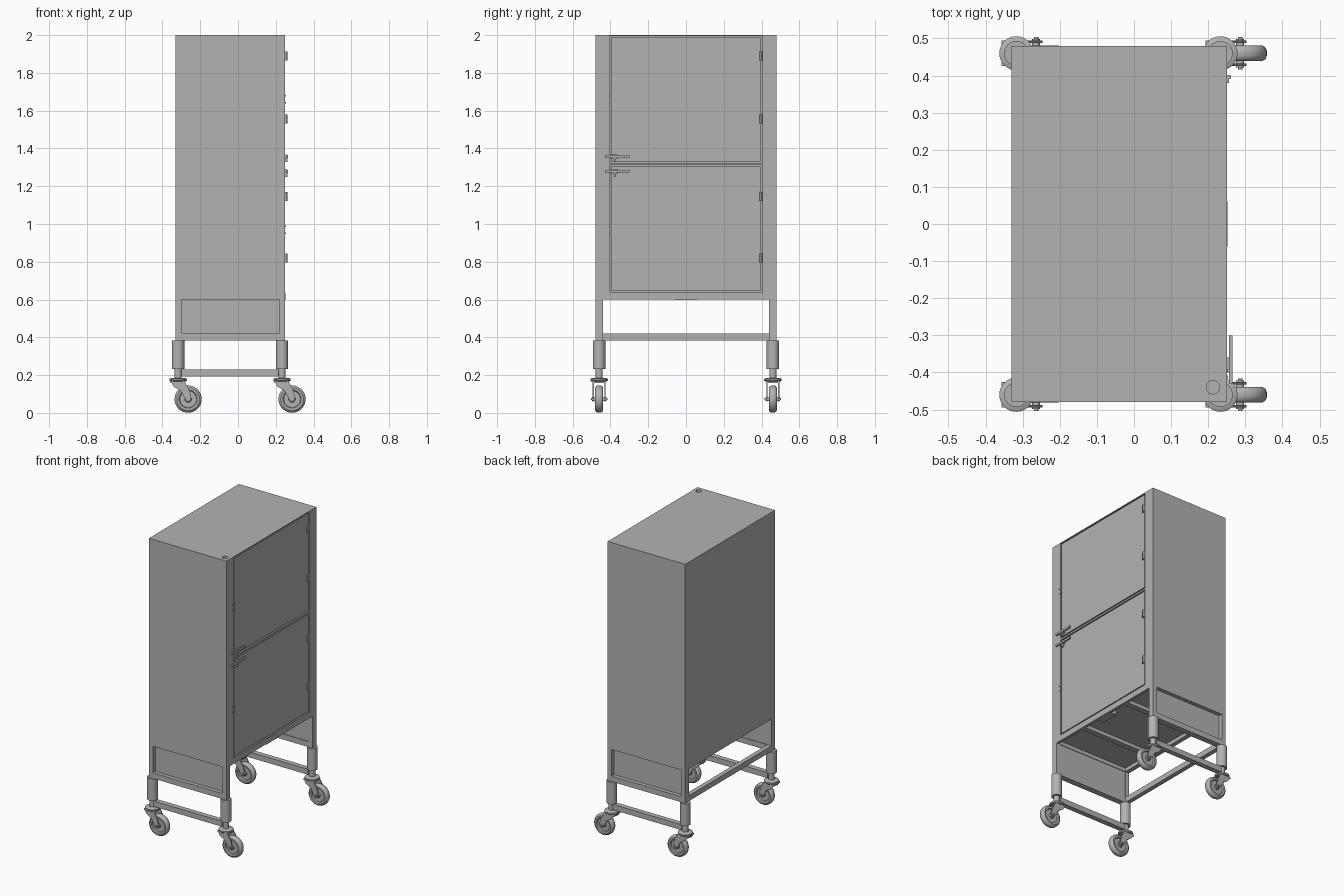
import bpy, bmesh
from math import radians, pi
from mathutils import Matrix, Vector

cube = bpy.data.objects.get("Cube")
if cube:
    bpy.data.objects.remove(cube, do_unlink=True)

GREY = (0.45, 0.45, 0.45, 1)
steel = bpy.data.materials.new("grey steel")
steel.use_nodes = True
steel.diffuse_color = GREY
steel.node_tree.nodes["Principled BSDF"].inputs["Base Color"].default_value = GREY


def finish(name, bm, smooth=False):
    bmesh.ops.recalc_face_normals(bm, faces=bm.faces)
    mesh = bpy.data.meshes.new(name)
    bm.to_mesh(mesh)
    bm.free()
    mesh.materials.append(steel)
    ob = bpy.data.objects.new(name, mesh)
    bpy.context.collection.objects.link(ob)
    if smooth:
        bpy.ops.object.select_all(action="DESELECT")
        bpy.context.view_layer.objects.active = ob
        ob.select_set(True)
        bpy.ops.object.shade_smooth_by_angle(angle=radians(35))
    return ob


def box(name, xs, ys, zs):
    bm = bmesh.new()
    lo, hi = Vector((xs[0], ys[0], zs[0])), Vector((xs[1], ys[1], zs[1]))
    mat = Matrix.Translation((lo + hi) / 2) @ Matrix.Diagonal((*(hi - lo), 1))
    bmesh.ops.create_cube(bm, size=1, matrix=mat)
    return finish(name, bm)


def lathe(name, profile, centre, along_y=False, steps=32):
    """Spin (radius, height) points about z, or about y."""
    bm = bmesh.new()
    verts = [bm.verts.new((r, 0, h)) for r, h in profile]
    edges = [bm.edges.new(pair) for pair in zip(verts, verts[1:])]
    bmesh.ops.spin(bm, geom=verts + edges, cent=(0, 0, 0), axis=(0, 0, 1),
                   angle=2 * pi, steps=steps, use_duplicate=False)
    bmesh.ops.remove_doubles(bm, verts=bm.verts, dist=1e-5)
    turn = Matrix.Rotation(pi / 2, 4, "X") if along_y else Matrix()
    bm.transform(Matrix.Translation(centre) @ turn)
    return finish(name, bm, True)


def rod(name, radius, length, centre, along_y=False):
    h = length / 2
    return lathe(name, [(0, -h), (radius, -h), (radius, h), (0, h)], centre, along_y)


def plate(name, outline, x, y, thick):
    """Extrude an x-z outline along y."""
    bm = bmesh.new()
    face = bm.faces.new([bm.verts.new((x + px, y - thick / 2, pz)) for px, pz in outline])
    out = bmesh.ops.extrude_face_region(bm, geom=[face])
    moved = [g for g in out["geom"] if isinstance(g, bmesh.types.BMVert)]
    bmesh.ops.translate(bm, verts=moved, vec=(0, thick, 0))
    return finish(name, bm)


BACK, FRONT, SIDE = -0.33, 0.25, 0.48
FACE = 0.232          # plane behind the doors

# Cabinet body with a small round vent sunk in the roof
body = box("cabinet_body", (BACK, FACE), (-SIDE, SIDE), (0.625, 2))
vent = rod("vent_cutter", 0.018, 0.06, (0.213, -0.44, 2))
vent.hide_render = True
vent.hide_viewport = True
cut = body.modifiers.new("vent", "BOOLEAN")
cut.operation = "DIFFERENCE"
cut.object = vent
cut.solver = "EXACT"

# Door surround
for side, s in (("left", 1), ("right", -1)):
    box(side + "_door_stile", (FACE, FRONT), sorted((s * 0.405, s * SIDE)), (0.6, 2))
box("top_door_rail", (FACE, FRONT), (-0.405, 0.405), (1.994, 2))
box("middle_door_rail", (FACE, FRONT), (-0.405, 0.405), (1.312, 1.324))
box("bottom_door_rail", (FACE, FRONT), (-0.405, 0.405), (0.6, 0.64))

# Doors with hinges, lever handles and screws
for name, z0, z1, hinges, lever, screws, down in (
        ("upper", 1.332, 1.987, (1.89, 1.555), 1.357, 1.66, -1),
        ("lower", 0.647, 1.305, (1.145, 0.82), 1.28, 0.97, -1)):
    box(name + "_door", (FACE, FRONT - 0.001), (-0.397, 0.397), (z0, z1))
    for z in hinges:
        box(name + "_hinge_leaf", (0.249, 0.256), (0.38, 0.4), (z - 0.024, z + 0.024))
        lathe(name + "_hinge_pin", [(0, -0.024), (0.006, -0.024), (0.006, 0.024), (0, 0.024)],
              (0.256, 0.396, z))
    box(name + "_handle_lever", (0.256, 0.266), (-0.43, -0.3), (lever - 0.007, lever + 0.007))
    box(name + "_handle_mount", (0.249, 0.258), (-0.4, -0.36), (lever - 0.012, lever + 0.012))
    box(name + "_handle_catch", (0.249, 0.262), (-0.382, -0.373), (lever - 0.03, lever))
    for dz in (-0.018, 0.018):
        for y in (-0.412, -0.395):
            box(name + "_latch_screw", (0.249, 0.253), (y - 0.004, y + 0.004),
                (screws + dz - 0.004, screws + dz + 0.004))

# Underside frame
box("back_bottom_rail", (BACK, BACK + 0.03), (-SIDE, SIDE), (0.6, 0.625))
for s in (-1, 1):
    box("end_bottom_rail", (BACK + 0.03, FACE), sorted((s * 0.44, s * SIDE)), (0.6, 0.625))
    box("bottom_crossbar", (BACK + 0.03, FACE), (s * 0.2 - 0.018, s * 0.2 + 0.018), (0.6, 0.625))
box("drain_block", (0.19, FRONT + 0.002), (-0.06, 0.06), (0.598, 0.636))

# Base: recessed end panels, crossbars and back rail
box("back_base_rail", (BACK, BACK + 0.03), (-0.44, 0.44), (0.383, 0.42))
for end, s in (("back", 1), ("front", -1)):
    outer, inner = s * SIDE, s * 0.44
    box(end + "_end_panel", (BACK + 0.03, 0.22), sorted((s * 0.444, s * 0.454)), (0.42, 0.6))
    box(end + "_panel_rail", (BACK + 0.03, 0.22), sorted((inner, outer)), (0.383, 0.42))
    box(end + "_lower_crossbar", (-0.3, 0.215), sorted((s * 0.443, s * 0.477)), (0.193, 0.23))

# Wheel profile: rounded tread, sunk web, raised hub
half_wheel = [(0, 0.021), (0.016, 0.021), (0.018, 0.012), (0.044, 0.012),
              (0.048, 0.02), (0.06, 0.021), (0.068, 0.016), (0.072, 0.007)]
wheel_profile = half_wheel + [(r, -h) for r, h in reversed(half_wheel)]
fork_outline = [(-0.04, 0.17), (0.032, 0.17), (0.058, 0.125), (0.07, 0.08),
                (0.063, 0.063), (0.048, 0.06), (0.036, 0.075), (0.015, 0.115), (-0.025, 0.14)]

# Corner legs and casters
for x, depth in ((-0.317, "rear"), (0.233, "door_side")):
    for y in (-0.46, 0.46):
        post = (BACK, BACK + 0.03) if x < 0 else (0.22, FRONT)
        box(depth + "_corner_post", post, sorted((y * 0.44 / 0.46, y * SIDE / 0.46)), (0.38, 0.625))
        rod(depth + "_leg_sleeve", 0.033, 0.15, (x, y, 0.308))
        rod(depth + "_leg_stem", 0.019, 0.06, (x, y, 0.212))
        lathe(depth + "_caster_swivel", [(0, 0.166), (0.04, 0.166), (0.046, 0.171), (0.046, 0.18),
              (0.034, 0.186), (0, 0.186)], (x, y, 0))
        plate(depth + "_fork_bridge", [(-0.04, 0.158), (0.036, 0.158), (0.03, 0.17), (-0.04, 0.17)],
              x, y, 0.066)
        for s in (-1, 1):
            plate(depth + "_fork_arm", fork_outline, x, y + s * 0.031, 0.006)
        lathe(depth + "_wheel", wheel_profile, (x + 0.053, y, 0.073), True, 40)
        rod(depth + "_axle", 0.006, 0.088, (x + 0.053, y, 0.073), True)
        rod(depth + "_axle_nut", 0.011, 0.076, (x + 0.053, y, 0.073), True)
